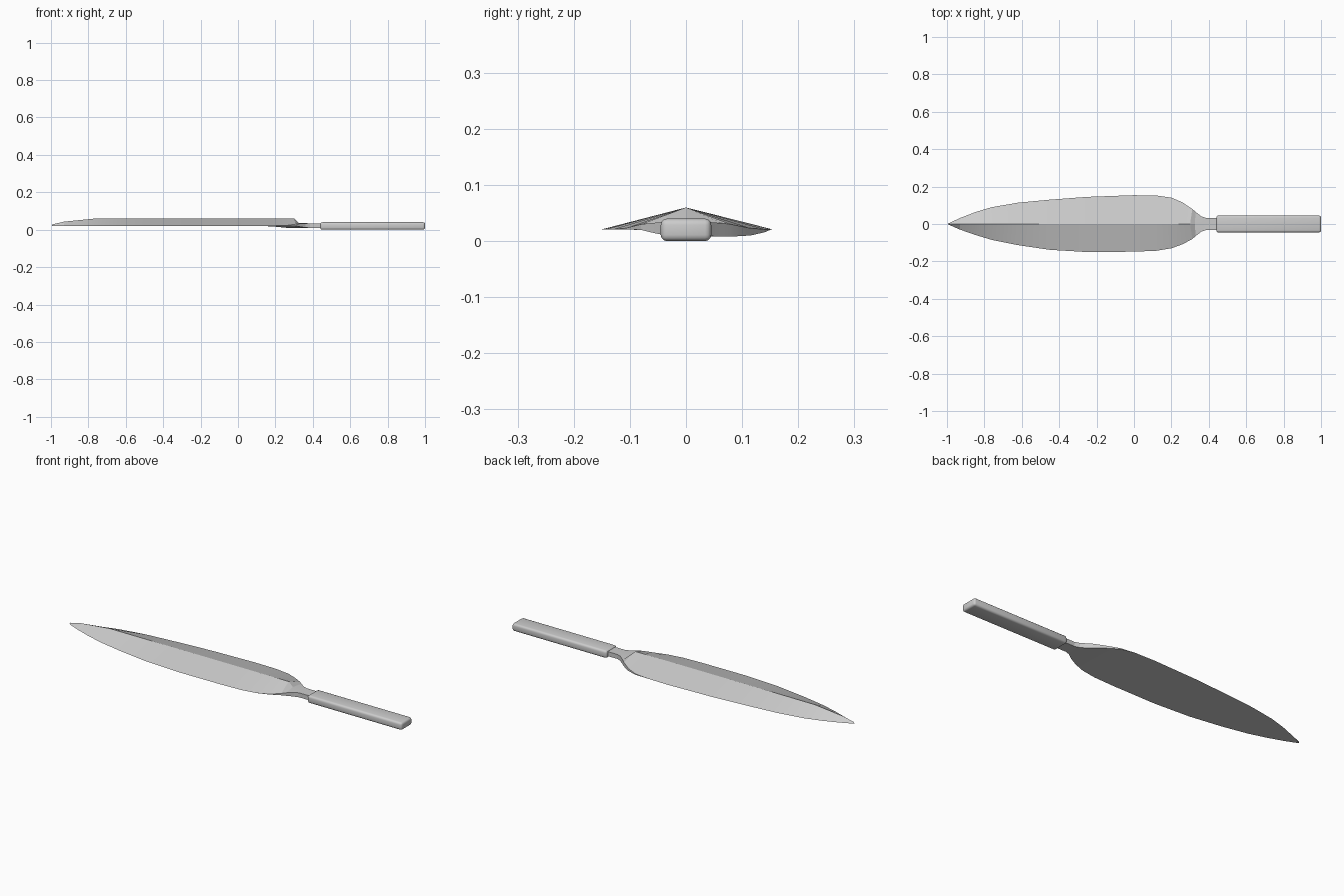
import bpy, bmesh
from math import radians

cube = bpy.data.objects.get("Cube")
if cube:
    bpy.data.objects.remove(cube, do_unlink=True)


def make_material(name, color):
    mat = bpy.data.materials.new(name)
    mat.use_nodes = True
    mat.diffuse_color = color
    mat.node_tree.nodes["Principled BSDF"].inputs["Base Color"].default_value = color
    return mat


grey = make_material("plain grey", (0.6, 0.6, 0.6, 1))


def finish(bm, name, angle):
    bmesh.ops.remove_doubles(bm, verts=bm.verts, dist=0.0005)
    bmesh.ops.recalc_face_normals(bm, faces=bm.faces)
    mesh = bpy.data.meshes.new(name)
    bm.to_mesh(mesh)
    bm.free()
    mesh.materials.append(grey)
    obj = bpy.data.objects.new(name, mesh)
    bpy.context.collection.objects.link(obj)
    bpy.ops.object.select_all(action="DESELECT")
    obj.select_set(True)
    bpy.context.view_layer.objects.active = obj
    bpy.ops.object.shade_smooth_by_angle(angle=radians(angle))
    return obj


def loft(name, rings, angle):
    bm = bmesh.new()
    loops = [[bm.verts.new(p) for p in ring] for ring in rings]
    for a, b in zip(loops, loops[1:]):
        for i in range(len(a)):
            j = (i + 1) % len(a)
            bm.faces.new((a[i], a[j], b[j], b[i]))
    bm.faces.new(loops[0])
    bm.faces.new(loops[-1])
    bmesh.ops.dissolve_degenerate(bm, dist=0.0003, edges=bm.edges)
    return finish(bm, name, angle)


# Blade: x, half width at -y, half width at +y, ridge height
outline = [
    (-0.995, 0.002, 0.002, 0.028), (-0.93, 0.03, 0.032, 0.043),
    (-0.85, 0.058, 0.063, 0.051), (-0.76, 0.085, 0.09, 0.06),
    (-0.62, 0.113, 0.114, 0.06), (-0.45, 0.138, 0.13, 0.06),
    (-0.25, 0.15, 0.145, 0.06), (0.0, 0.148, 0.154, 0.06),
    (0.12, 0.143, 0.152, 0.06),
]
EDGE = 0.021
rings = [[(x, -r, EDGE), (x, -r, EDGE), (x, 0, top), (x, l, EDGE), (x, l, EDGE)]
         for x, r, l, top in outline]

# Shoulder and neck: ridge x, side x, half widths, undersides, edge height, ridge height
shoulder = [
    (0.20, 0.20, 0.13, 0.141, 0.021, 0.016, 0.021, 0.06),
    (0.26, 0.26, 0.108, 0.115, 0.021, 0.010, 0.023, 0.06),
    (0.30, 0.312, 0.08, 0.08, 0.020, 0.008, 0.030, 0.06),
    (0.325, 0.33, 0.064, 0.064, 0.016, 0.008, 0.032, 0.037),
    (0.36, 0.36, 0.041, 0.041, 0.011, 0.009, 0.034, 0.035),
    (0.385, 0.385, 0.032, 0.032, 0.010, 0.010, 0.034, 0.034),
    (0.46, 0.46, 0.032, 0.032, 0.010, 0.010, 0.034, 0.034),
]
for mid, x, r, l, under_r, under_l, edge, top in shoulder:
    rings.append([(x, -r, under_r), (x, -r, edge), (mid, 0, top),
                  (x, l, edge), (x, l, under_l)])
loft("blade", rings, 12)

# Handle: box with rounded edges
bm = bmesh.new()
bmesh.ops.create_cube(bm, size=1)
for v in bm.verts:
    v.co.x = 0.72 + v.co.x * 0.56
    v.co.y *= 0.09
    v.co.z = 0.02 + v.co.z * 0.04
bmesh.ops.bevel(bm, geom=list(bm.edges), offset=0.011, segments=3,
                profile=0.5, affect="EDGES")
finish(bm, "handle", 40)
